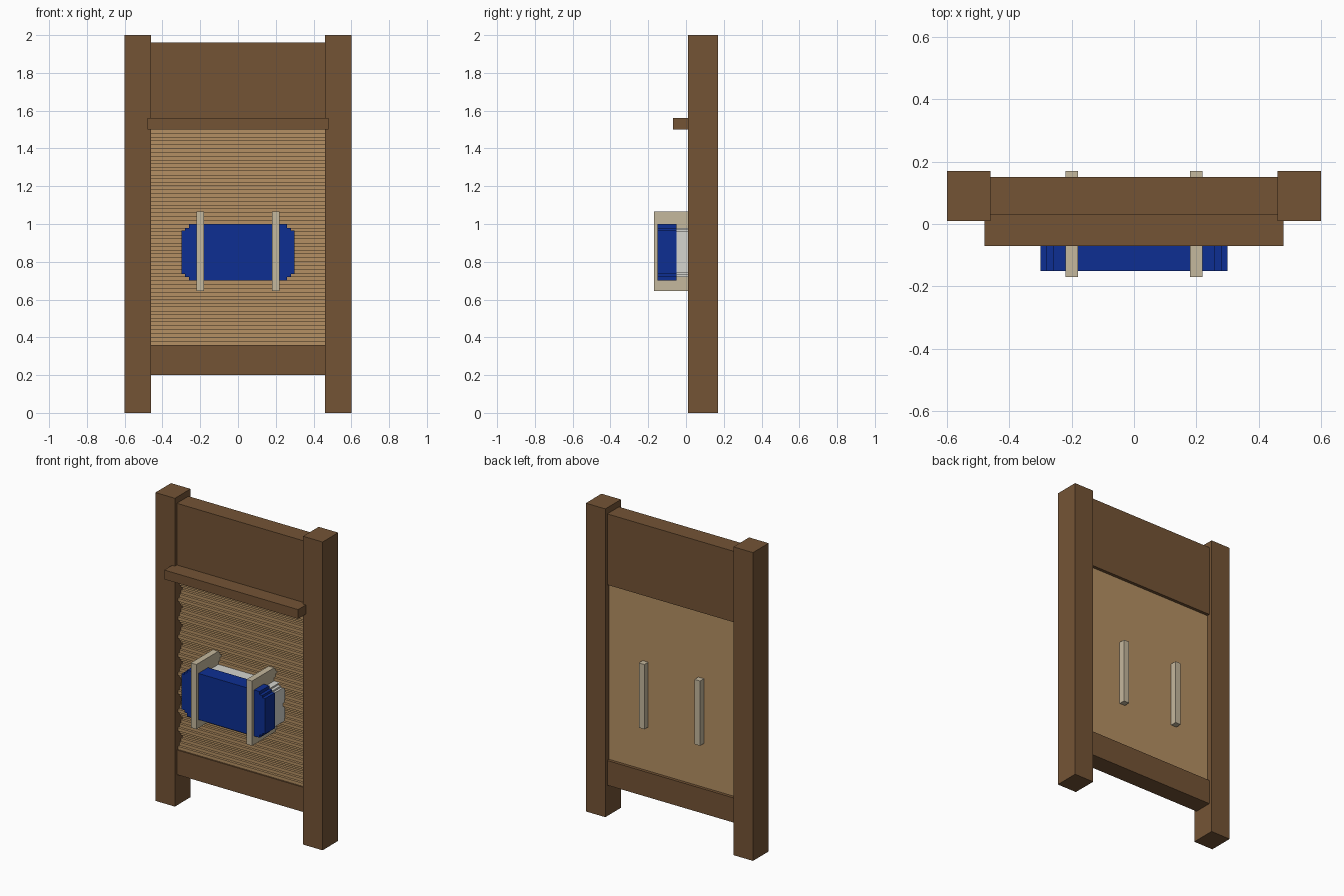
import bpy
import bmesh

cube = bpy.data.objects.get("Cube")
if cube:
    bpy.data.objects.remove(cube, do_unlink=True)


def material(name, rgb):
    mat = bpy.data.materials.new(name)
    mat.use_nodes = True
    mat.diffuse_color = (*rgb, 1)
    mat.node_tree.nodes["Principled BSDF"].inputs["Base Color"].default_value = (*rgb, 1)
    return mat


brown = material("dark_wood", (0.175, 0.088, 0.036))
tan = material("light_wood", (0.46, 0.28, 0.125))
beige = material("pale_strap", (0.56, 0.48, 0.34))
blue = material("blue_bristle", (0.004, 0.028, 0.29))
white = material("white_sponge", (0.66, 0.66, 0.62))


def extrude_x(name, outline, half_width, mat, x=0):
    """Extrude a closed (y, z) outline along x."""
    bm = bmesh.new()
    face = bm.faces.new([bm.verts.new((x - half_width, y, z)) for y, z in outline])
    new = bmesh.ops.extrude_face_region(bm, geom=[face])["geom"]
    verts = [v for v in new if isinstance(v, bmesh.types.BMVert)]
    bmesh.ops.translate(bm, verts=verts, vec=(2 * half_width, 0, 0))
    bmesh.ops.recalc_face_normals(bm, faces=bm.faces)
    mesh = bpy.data.meshes.new(name)
    bm.to_mesh(mesh)
    bm.free()
    mesh.materials.append(mat)
    obj = bpy.data.objects.new(name, mesh)
    bpy.context.collection.objects.link(obj)
    return obj


def box(name, half_width, y0, y1, z0, z1, mat, x=0):
    return extrude_x(name, [(y0, z0), (y1, z0), (y1, z1), (y0, z1)], half_width, mat, x)


def stepped_block(name, y0, y1, steps, mat):
    """Block with stair-stepped corners, outlined in x-z and extruded along y."""
    centre = 0.85
    quarter = []
    for i, (w, h) in enumerate(steps):
        quarter.append((w, h))
        if i + 1 < len(steps):
            quarter.append((w, steps[i + 1][1]))
    right = quarter + [(w, -h) for w, h in reversed(quarter)]
    outline = right + [(-w, h) for w, h in reversed(right)]
    bm = bmesh.new()
    face = bm.faces.new([bm.verts.new((w, y0, centre + h)) for w, h in outline])
    new = bmesh.ops.extrude_face_region(bm, geom=[face])["geom"]
    verts = [v for v in new if isinstance(v, bmesh.types.BMVert)]
    bmesh.ops.translate(bm, verts=verts, vec=(0, y1 - y0, 0))
    bmesh.ops.recalc_face_normals(bm, faces=bm.faces)
    mesh = bpy.data.meshes.new(name)
    bm.to_mesh(mesh)
    bm.free()
    mesh.materials.append(mat)
    obj = bpy.data.objects.new(name, mesh)
    bpy.context.collection.objects.link(obj)


# Wooden frame
for side, sign in (("left", 1), ("right", -1)):
    box(side + "_post", 0.07, 0.01, 0.17, 0, 2, brown, sign * 0.53)
box("top_board", 0.46, 0.03, 0.15, 1.5, 1.96, brown)
box("bottom_rail", 0.46, 0.03, 0.15, 0.2, 0.36, brown)
box("ledge", 0.48, -0.07, 0.03, 1.5, 1.56, brown)

# Scrubbing panel with stepped ridges
depths = (0, 1, 2, 3, 2, 1)
count, bottom, top = 57, 0.36, 1.5
step = (top - bottom) / count
outline = [(0.13, top), (0.13, bottom)]
for i in range(count):
    y = 0.04 + 0.016 * depths[i % len(depths)]
    outline += [(y, bottom + i * step), (y, bottom + (i + 1) * step)]
extrude_x("ridged_panel", outline, 0.46, tan)

# Scrubber: blue front, white backing
stepped_block("scrubber_front", -0.15, -0.05,
              [(0.26, 0.15), (0.28, 0.13), (0.30, 0.115)], blue)
stepped_block("scrubber_backing", -0.05, 0.06,
              [(0.26, 0.13), (0.28, 0.12), (0.295, 0.11)], white)

# Straps that hold the scrubber and pass through the panel
for side, sign in (("left", 1), ("right", -1)):
    box(side + "_strap", 0.02, -0.17, 0.17, 0.645, 1.065, beige, sign * 0.2)
